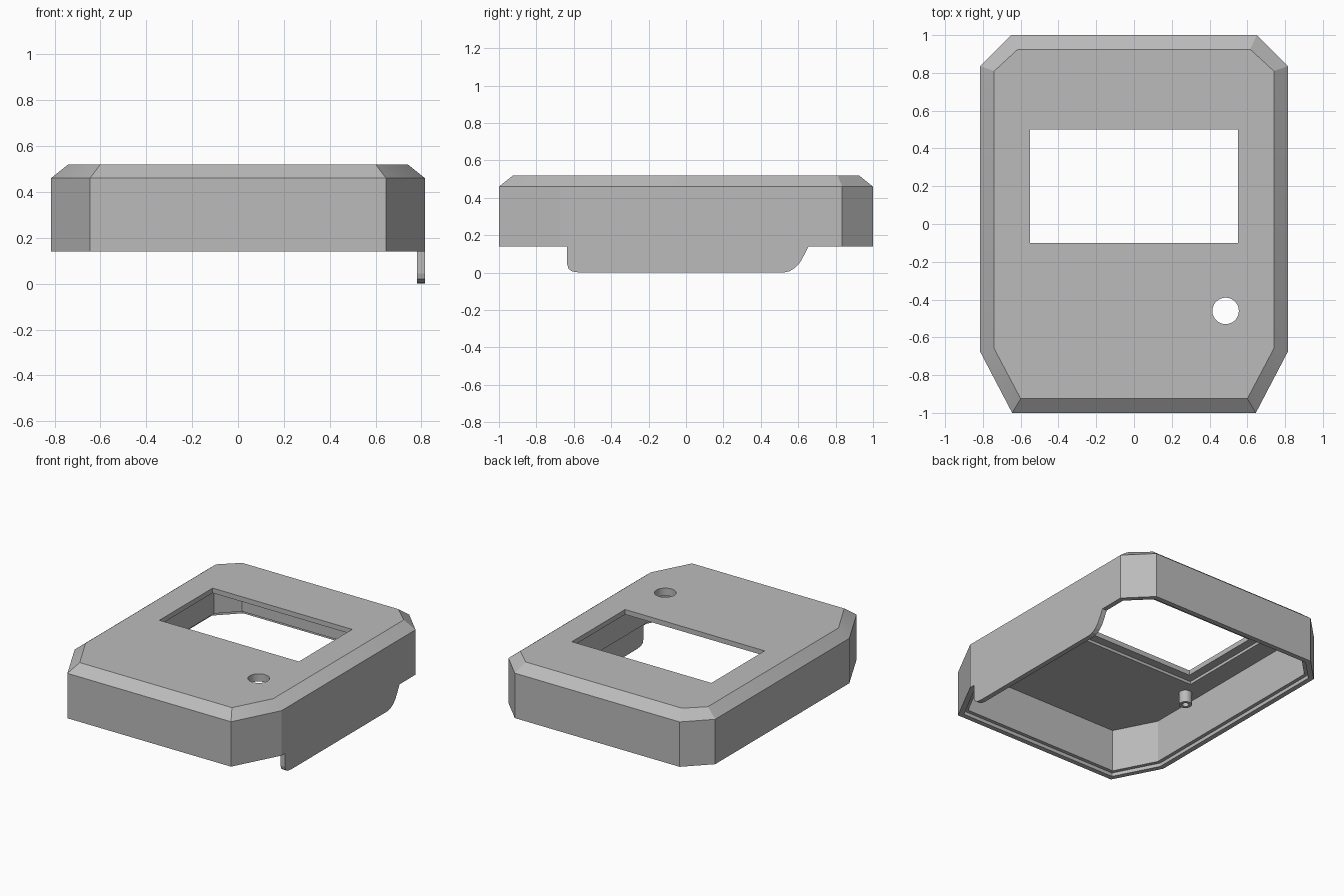
import bpy
import bmesh

if "Cube" in bpy.data.objects:
    bpy.data.objects.remove(bpy.data.objects["Cube"], do_unlink=True)

grey = bpy.data.materials.new("plain grey plastic")
grey.use_nodes = True
COLOUR = (0.5, 0.5, 0.5, 1)
grey.diffuse_color = COLOUR
grey.node_tree.nodes["Principled BSDF"].inputs["Base Color"].default_value = COLOUR


def loft(name, rings):
    """Closed solid through rings of equal point count."""
    bm = bmesh.new()
    loops = [[bm.verts.new(p) for p in ring] for ring in rings]
    n = len(loops[0])
    for low, high in zip(loops, loops[1:]):
        for i in range(n):
            j = (i + 1) % n
            bm.faces.new((low[i], low[j], high[j], high[i]))
    bm.faces.new(loops[0][::-1])
    bm.faces.new(loops[-1])
    bmesh.ops.recalc_face_normals(bm, faces=bm.faces)
    mesh = bpy.data.meshes.new(name)
    bm.to_mesh(mesh)
    bm.free()
    mesh.materials.append(grey)
    obj = bpy.data.objects.new(name, mesh)
    bpy.context.collection.objects.link(obj)
    return obj


def octagon(half_x, side_front, side_back, front_x, front, back_x, back, z):
    right = [(front_x, front), (half_x, side_front), (half_x, side_back), (back_x, back)]
    return [(x, y, z) for x, y in right] + [(-x, y, z) for x, y in right[::-1]]


def outline(inset, z):
    """Body outline moved inward by the wall thickness."""
    return octagon(0.815 - inset, -0.675 + inset * 0.25, 0.835 - inset * 0.41,
                   0.645 - inset * 0.6, -1 + inset, 0.65 - inset * 0.41, 1 - inset, z)


def box(name, x0, x1, y0, y1, z0, z1):
    return loft(name, [[(x0, y0, z), (x1, y0, z), (x1, y1, z), (x0, y1, z)]
                       for z in (z0, z1)])


def cylinder(name, x, y, radius, z0, z1):
    bpy.ops.mesh.primitive_cylinder_add(vertices=40, radius=radius, depth=z1 - z0,
                                        location=(x, y, (z0 + z1) / 2))
    obj = bpy.context.object
    obj.name = name
    obj.data.materials.append(grey)
    return obj


def cut(target, cutter):
    mod = target.modifiers.new(cutter.name, "BOOLEAN")
    mod.operation = "DIFFERENCE"
    mod.solver = "EXACT"
    mod.object = cutter
    bpy.context.view_layer.objects.active = target
    bpy.ops.object.modifier_apply(modifier=mod.name)
    bpy.data.objects.remove(cutter, do_unlink=True)


# Body: chamfered lid
top_ring = octagon(0.74, -0.66, 0.81, 0.60, -0.925, 0.615, 0.925, 0.52)
body = loft("cover_shell", [outline(0, 0.14), outline(0, 0.46), top_ring])

# Hollow underside with a stepped rim
cut(body, loft("cavity", [outline(0.06, 0.10), outline(0.06, 0.465)]))
cut(body, loft("rim_step", [outline(0.035, 0.10), outline(0.035, 0.165)]))

# Screen opening with a shallow recess behind it, and the round hole
cut(body, box("screen_recess", -0.61, 0.61, -0.16, 0.56, 0.4, 0.485))
cut(body, box("screen_opening", -0.55, 0.55, -0.1, 0.5, 0.3, 0.7))
cut(body, cylinder("button_hole", 0.485, -0.46, 0.07, 0.3, 0.7))

# Thin skirt hanging below one side
skirt = [(-0.635, 0.14), (-0.635, 0.045), (-0.628, 0.02), (-0.608, 0.006), (-0.565, 0),
         (0.52, 0), (0.555, 0.008), (0.585, 0.027), (0.61, 0.055), (0.635, 0.1), (0.655, 0.14)]
loft("side_skirt", [[(x, y, z) for y, z in skirt] for x in (0.78, 0.815)])

# Small hollow peg under the top
peg = cylinder("inner_peg", -0.66, -0.27, 0.042, 0.38, 0.47)
cut(peg, cylinder("peg_bore", -0.66, -0.27, 0.022, 0.3, 0.455))

# Crisp flat faces with round holes smoothed
for obj in (body, peg):
    bpy.ops.object.select_all(action="DESELECT")
    obj.select_set(True)
    bpy.context.view_layer.objects.active = obj
    bpy.ops.object.shade_smooth_by_angle(angle=0.35)
